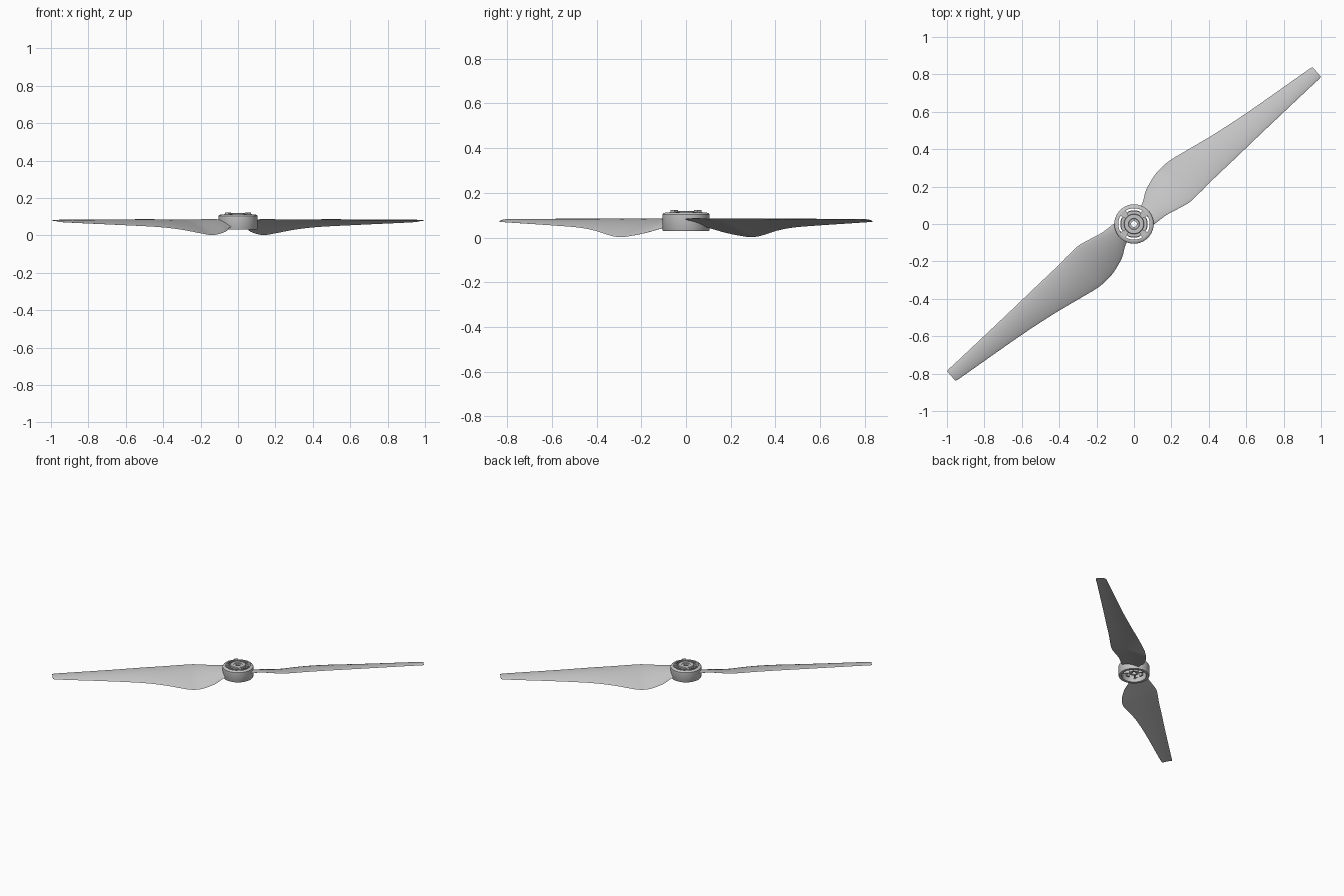
import bpy, bmesh, math
from mathutils import Vector, Matrix

cube = bpy.data.objects.get("Cube")
if cube:
    bpy.data.objects.remove(cube, do_unlink=True)

grey = bpy.data.materials.new("light grey plastic")
grey.use_nodes = True
COLOUR = (0.56, 0.56, 0.56, 1)
grey.diffuse_color = COLOUR
grey.node_tree.nodes["Principled BSDF"].inputs["Base Color"].default_value = COLOUR


def finish(name, bm, angle=35):
    bmesh.ops.recalc_face_normals(bm, faces=bm.faces)
    mesh = bpy.data.meshes.new(name)
    bm.to_mesh(mesh)
    bm.free()
    mesh.materials.append(grey)
    obj = bpy.data.objects.new(name, mesh)
    bpy.context.collection.objects.link(obj)
    bpy.ops.object.select_all(action="DESELECT")
    obj.select_set(True)
    bpy.context.view_layer.objects.active = obj
    bpy.ops.object.shade_smooth_by_angle(angle=math.radians(angle))
    return obj


def loft(bm, rings, closed=False):
    """Skin equal-sized closed rings of points, capping open ends."""
    loops = [[bm.verts.new(p) for p in ring] for ring in rings]
    pairs = list(zip(loops, loops[1:]))
    if closed:
        pairs.append((loops[-1], loops[0]))
    for a, b in pairs:
        for i in range(len(a)):
            j = (i + 1) % len(a)
            bm.faces.new((a[i], a[j], b[j], b[i]))
    if not closed:
        bm.faces.new(loops[0])
        bm.faces.new(loops[-1])


def sweep(name, profile, spans=None, segs=72):
    """Turn a closed (radius, height) profile around z, fully or over angle spans."""
    bm = bmesh.new()
    full = spans is None
    for start, end in [(0, 360)] if full else spans:
        count = segs if full else 13
        steps = count if full else count - 1
        rings = []
        for k in range(count):
            a = math.radians(start + (end - start) * k / steps)
            rings.append([(r * math.cos(a), r * math.sin(a), z) for r, z in profile])
        loft(bm, rings, full)
    return finish(name, bm)


def band(r0, r1, z0, z1):
    return [(r0, z0), (r1, z0), (r1, z1), (r0, z1)]


# Blade stations: distance, low edge offset, high edge offset, low z, high z, thickness
STATIONS = [
    (0.080, 0.045, -0.070, 0.048, 0.082, 0.014),
    (0.115, 0.062, -0.072, 0.038, 0.084, 0.014),
    (0.165, 0.097, -0.075, 0.021, 0.085, 0.013),
    (0.250, 0.128, -0.093, 0.005, 0.084, 0.012),
    (0.305, 0.136, -0.102, 0.002, 0.084, 0.012),
    (0.364, 0.137, -0.099, 0.009, 0.084, 0.011),
    (0.490, 0.117, -0.088, 0.030, 0.084, 0.010),
    (0.627, 0.094, -0.080, 0.044, 0.084, 0.009),
    (0.840, 0.068, -0.066, 0.054, 0.082, 0.008),
    (1.200, 0.037, -0.045, 0.068, 0.080, 0.007),
    (1.260, 0.031, -0.042, 0.071, 0.079, 0.006),
    (1.271, 0.026, -0.039, 0.072, 0.079, 0.004),
]


def smooth_stations(rows, steps=4):
    """Cubic interpolation through the stations, with slopes from neighbours."""
    rows = [Vector(r) for r in rows]

    def slope(i):
        a, b = rows[max(i - 1, 0)], rows[min(i + 1, len(rows) - 1)]
        return (b - a) / (b[0] - a[0])

    out = []
    for i in range(len(rows) - 1):
        p, q = rows[i], rows[i + 1]
        h = q[0] - p[0]
        m, n = slope(i) * h, slope(i + 1) * h
        for k in range(steps):
            t = k / steps
            row = (p * (2*t**3 - 3*t**2 + 1) + m * (t**3 - 2*t**2 + t)
                   + q * (3*t**2 - 2*t**3) + n * (t**3 - t**2))
            out.append(row)
    return out + [rows[-1]]


def blade_section(row, count=28):
    """Cambered rounded airfoil between the low and high edges."""
    u, v_low, v_high, z_low, z_high, thick = row
    camber = 0.055 * (v_low - v_high)
    ring = []
    for k in range(count):
        a = 2 * math.pi * k / count
        s = (1 - math.cos(a)) / 2
        z = z_low + (z_high - z_low) * s + camber * 4 * s * (1 - s)
        ring.append((u, v_low + (v_high - v_low) * s, z + thick / 2 * math.sin(a)))
    return ring


# Two blades, half a turn apart
for name, turn in (("left_blade", 40), ("right_blade", 220)):
    bm = bmesh.new()
    loft(bm, [blade_section(r) for r in smooth_stations(STATIONS)])
    bmesh.ops.rotate(bm, verts=bm.verts, matrix=Matrix.Rotation(math.radians(turn), 3, "Z"))
    finish(name, bm, 50)

# Hub wall with a bevelled top rim
sweep("hub_wall", [(0.084, 0.030), (0.103, 0.030), (0.105, 0.033), (0.105, 0.104),
                   (0.102, 0.108), (0.092, 0.112), (0.084, 0.112)])

# Central collar, bore and top plate
sweep("hub_collar", [(0.016, 0.050), (0.032, 0.050), (0.032, 0.094), (0.054, 0.094),
                     (0.054, 0.116), (0.051, 0.119), (0.030, 0.119), (0.028, 0.115),
                     (0.016, 0.115)])
sweep("top_plate", band(0.052, 0.072, 0.092, 0.102))

# Diagonal bridges and raised lock pads
diagonals = [45, 135, 225, 315]
sweep("bridges", band(0.050, 0.088, 0.090, 0.114), [(d - 13, d + 13) for d in diagonals])
sweep("lock_pads", band(0.062, 0.086, 0.110, 0.122), [(d - 9, d + 9) for d in diagonals])

# Thin lips beside the slots, and clips hanging under the plate
sweep("slot_lips", band(0.068, 0.073, 0.098, 0.112), [(d - 28, d + 28) for d in (0, 90, 180, 270)])
sweep("lower_clips", band(0.060, 0.070, 0.055, 0.094), [(d - 12, d + 12) for d in (0, 90, 180, 270)])

# Ribs inside the hollow underside
bm = bmesh.new()
for d in diagonals:
    place = (Matrix.Rotation(math.radians(d), 4, "Z") @ Matrix.Translation((0.058, 0, 0.074))
             @ Matrix.Diagonal((0.058, 0.008, 0.040, 1)))
    bmesh.ops.create_cube(bm, size=1, matrix=place)
finish("inner_ribs", bm)
